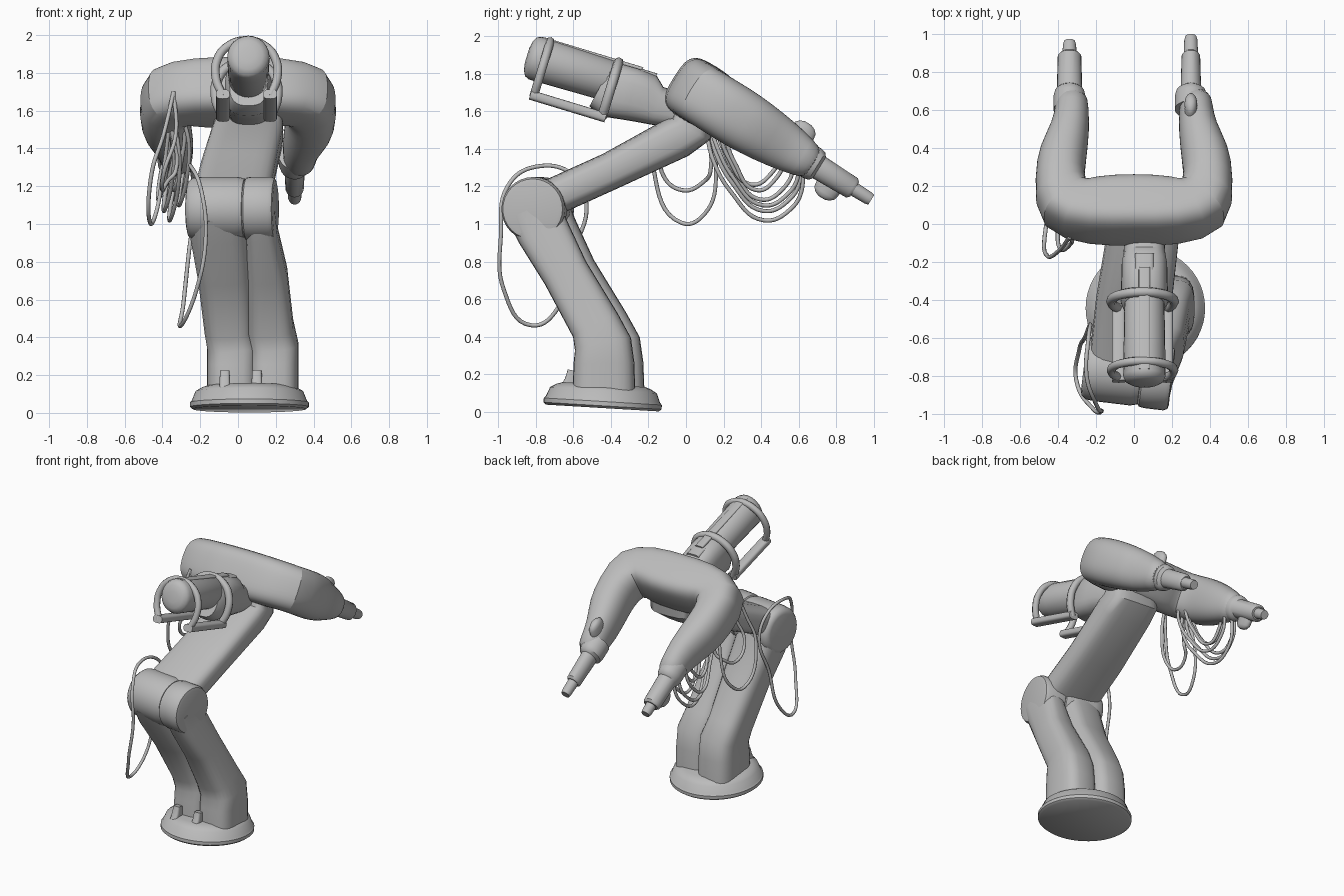
import bpy, bmesh, math
from mathutils import Vector

if "Cube" in bpy.data.objects:
    bpy.data.objects.remove(bpy.data.objects["Cube"], do_unlink=True)

grey = bpy.data.materials.new("plain grey")
grey.use_nodes = True
grey.diffuse_color = (0.5, 0.5, 0.5, 1)
grey.node_tree.nodes["Principled BSDF"].inputs["Base Color"].default_value = (0.5, 0.5, 0.5, 1)

X, Y = Vector((1, 0, 0)), Vector((0, 1, 0))


def loft(name, rings, side=X, power=2, segs=24, subdivide=0):
    """Skin rounded-box sections; each ring is (centre, half size along side, other half size[, power])."""
    bm = bmesh.new()
    loops = []
    for i, (centre, a, b, *own) in enumerate(rings):
        exponent = 2 / (own[0] if own else power)
        tangent = Vector(rings[min(i + 1, len(rings) - 1)][0]) - Vector(rings[max(i - 1, 0)][0])
        other = tangent.cross(side).normalized()
        along = other.cross(tangent).normalized()
        loop = []
        for k in range(segs):
            c, s = math.cos(math.tau * k / segs), math.sin(math.tau * k / segs)
            u = math.copysign(abs(c) ** exponent, c)
            v = math.copysign(abs(s) ** exponent, s)
            loop.append(bm.verts.new(Vector(centre) + along * a * u + other * b * v))
        loops.append(loop)
    for p, q in zip(loops, loops[1:]):
        for k in range(segs):
            j = (k + 1) % segs
            bm.faces.new((p[k], p[j], q[j], q[k]))
    bm.faces.new(loops[0])
    bm.faces.new(loops[-1])
    bmesh.ops.recalc_face_normals(bm, faces=bm.faces)
    mesh = bpy.data.meshes.new(name)
    bm.to_mesh(mesh)
    bm.free()
    mesh.materials.append(grey)
    ob = bpy.data.objects.new(name, mesh)
    bpy.context.collection.objects.link(ob)
    if subdivide:
        soften = ob.modifiers.new("soften", 'SUBSURF')
        soften.levels = soften.render_levels = subdivide
    bpy.ops.object.select_all(action='DESELECT')
    ob.select_set(True)
    bpy.context.view_layer.objects.active = ob
    bpy.ops.object.shade_smooth_by_angle(angle=math.radians(40))


def cable(name, points, radius=0.011, closed=False):
    curve = bpy.data.curves.new(name, 'CURVE')
    curve.dimensions = '3D'
    curve.bevel_depth = radius
    curve.bevel_resolution = 2
    curve.resolution_u = 8
    curve.use_fill_caps = True
    spline = curve.splines.new('BEZIER')
    spline.bezier_points.add(len(points) - 1)
    spline.use_cyclic_u = closed
    for bp, p in zip(spline.bezier_points, points):
        bp.co = p
        bp.handle_left_type = bp.handle_right_type = 'AUTO'
    curve.materials.append(grey)
    ob = bpy.data.objects.new(name, curve)
    bpy.context.collection.objects.link(ob)


# Tilted round base
foot, normal = Vector((0.06, -0.445, 0.02)), Vector((0, 0.06, 1)).normalized()
loft("base_disc", [(foot + normal * t, r, r) for t, r in
                   ((0, 0.3), (0.012, 0.315), (0.035, 0.315), (0.045, 0.305), (0.095, 0.285), (0.115, 0.25),
                    (0.125, 0.22))], segs=48)
for x in (-0.07, 0.1):
    loft("base_clamp", [((x, -0.63, 0.09), 0.03, 0.06), ((x, -0.61, 0.17), 0.028, 0.035),
                        ((x, -0.6, 0.22), 0.025, 0.03)], power=4)

# Lower arm: two lobes side by side, each ending in a rounded elbow
for name, foot_x, elbow_x, w0, w1, dy, deep in (("right", -0.03, -0.11, 0.135, 0.155, 0.01, 1),
                                                ("left", 0.19, 0.115, 0.13, 0.085, -0.022, 0.91)):
    loft("lower_arm_" + name, [
        ((foot_x, -0.415 + dy, 0.08), w0, 0.185 * deep),
        ((foot_x, -0.415 + dy, 0.26), w0, 0.178 * deep),
        ((foot_x, -0.42 + dy, 0.36), w0, 0.168 * deep),
        ((foot_x - 0.02, -0.46 + dy, 0.46), w0 - 0.005, 0.148 * deep),
        ((elbow_x + 0.04, -0.62 + dy, 0.74), (w0 + w1) / 2, 0.138 * deep),
        ((elbow_x + 0.01, -0.74 + dy, 0.96), w1, 0.155 * deep),
        ((elbow_x, -0.79 + dy, 1.08), w1 * 0.97, 0.165 * deep)], power=3.2)
    loft("elbow_" + name, [((elbow_x + s * w1, -0.785 + dy - 0.12 * s * w1, 1.08), r, r) for s, r in
                           ((-1, 0.125), (-0.96, 0.148), (-0.82, 0.165), (-0.5, 0.17),
                            (0.7, 0.17), (0.94, 0.16), (1, 0.14))], side=Y, segs=32)

# Upper arm
loft("upper_arm", [((-0.035, -0.76, 1.12), 0.205, 0.1), ((0, -0.4, 1.283), 0.2, 0.1),
                   ((0.05, -0.04, 1.465), 0.19, 0.115), ((0.055, 0.03, 1.51), 0.185, 0.118),
                   ((0.06, 0.05, 1.62), 0.17, 0.1)], power=3.4)

# U-shaped yoke lying in a plane that slopes down to the back
D = Vector((0, 0.85, -0.527)).normalized()
N = X.cross(D)
hub = Vector((0, 0.06, 1.703))


def at(x, s, n=0.0):
    return hub + X * x + D * s + N * n


half = [(0.0, 0.02, 0.17, 0.165, 3.6), (0.22, 0.01, 0.166, 0.165, 3.4), (0.385, 0.035, 0.16, 0.178, 2.7),
        (0.392, 0.23, 0.165, 0.13, 2.4), (0.378, 0.36, 0.158, 0.13, 2.3), (0.332, 0.53, 0.138, 0.1, 2.2),
        (0.328, 0.66, 0.108, 0.088, 2.2), (0.325, 0.74, 0.088, 0.08, 2)]
yoke = [(at(-x, s), *size) for x, s, *size in reversed(half[1:])] + [(at(x, s), *size) for x, s, *size in half]
loft("yoke", yoke, side=N, subdivide=1)

# Wrists, tool tips and clamp knobs
for name, x, reach, side, wide in (("left", 0.3, 1.09, 1, 0.054), ("right", -0.34, 1.06, -1, 0.067)):
    loft("wrist_" + name, [(at(x, s), w, r) for s, w, r in
                           ((0.64, 0.085, 0.09), (0.72, 0.085, 0.092), (0.75, 0.078, 0.085),
                            (0.765, wide, 0.066), (0.97, wide - 0.005, 0.06), (0.985, wide - 0.015, 0.045))])
    loft("tool_tip_" + name, [(at(x, s), r, r) for s, r in
                              ((0.96, 0.038), (reach - 0.02, 0.035), (reach, 0.03))])
    s0, lift = (0.59, 0.08) if side > 0 else (0.86, 0.04)
    loft("knob_" + name, [(at(x, s0, side * (lift + n)), a, b) for n, a, b in
                          ((0, 0.035, 0.075), (0.06, 0.033, 0.065), (0.08, 0.025, 0.045), (0.09, 0.012, 0.02))])

# Head: barrel with rounded lens, collar and neck
A = Vector((0, -0.957, 0.29)).normalized()
U = Vector((0, 0.29, 0.957)).normalized()
rear = Vector((0.055, -0.395, 1.76))


def head(t, u, x=0.0):
    return rear + A * t + U * u + X * x


loft("head_barrel", [(head(t, 0), r * 0.94, r) for t, r in
                     ((-0.02, 0.1), (0, 0.112), (0.35, 0.118), (0.425, 0.119), (0.45, 0.108), (0.465, 0.08),
                      (0.472, 0.04))])
loft("neck", [(head(t, u), a, b) for t, u, a, b in
              ((0.05, -0.035, 0.1, 0.13), (0.0, -0.045, 0.125, 0.15), (-0.12, -0.035, 0.122, 0.142),
               (-0.2, -0.035, 0.12, 0.136), (-0.27, -0.055, 0.11, 0.105), (-0.45, -0.04, 0.1, 0.09))], power=2.8)
loft("neck_bracket", [(head(t, 0.08), 0.05, 0.03) for t in (-0.22, -0.13)], power=4)
loft("top_strap", [(head(t, 0.106), 0.03, 0.014) for t in (-0.14, 0.42)], power=4)

# Guard cage: two hoops joined by rails
hoop = [(-0.125, -0.2), (-0.162, -0.1), (-0.155, 0), (-0.1, 0.075), (0, 0.108),
        (0.1, 0.075), (0.155, 0), (0.162, -0.1), (0.125, -0.2)]
for name, t, radius in (("front", 0.375, 0.023), ("rear", -0.005, 0.026)):
    cable("cage_hoop_" + name, [head(t, v, u - 0.01) for u, v in hoop], radius)
for x in (-0.135, 0.115):
    loft("cage_rail", [(head(t, -0.195, x), 0.036, 0.026) for t in (-0.025, 0.395)], power=3)

# Cable loop at the elbow
cable("elbow_cable", [(-0.24, -0.6, 1.26), (-0.25, -0.8, 1.305), (-0.2, -0.95, 1.2), (-0.17, -0.985, 0.95),
                      (-0.22, -0.97, 0.65), (-0.305, -0.82, 0.46), (-0.29, -0.67, 0.57),
                      (-0.26, -0.6, 0.85), (-0.23, -0.53, 1.1)], closed=True)

# Cables hanging under the right side of the yoke
for x, front, back, low in ((-0.34, 0.1, 0.62, 1.02), (-0.37, 0.11, 0.61, 1.07), (-0.4, 0.14, 0.57, 1.13),
                            (-0.32, 0.16, 0.52, 1.18), (-0.29, 0.12, 0.6, 1.1), (-0.36, 0.12, 0.5, 1.21)):
    span = back - front
    cable("hanging_cable", [(x, front, 1.56), (x + 0.03, front + span * 0.08, low + 0.33),
                            (x + 0.02, front + span * 0.27, low + 0.15), (x - 0.02, front + span * 0.6, low),
                            (x - 0.02, front + span * 0.88, low + 0.06), (x, back, low + 0.18),
                            (x + 0.02, back - 0.03, 1.4)])
for x, left, low, right in ((-0.465, -0.17, 1.005, 0.16), (-0.4, -0.13, 1.18, 0.13)):
    cable("drooping_cable", [(-0.34, -0.07, 1.7), (x + 0.07, left + 0.03, 1.47), (x + 0.01, left, 1.28),
                             (x, -0.02, low), (x + 0.03, 0.1, low + 0.05), (x + 0.07, right, 1.28), (-0.36, 0.1, 1.55)])
